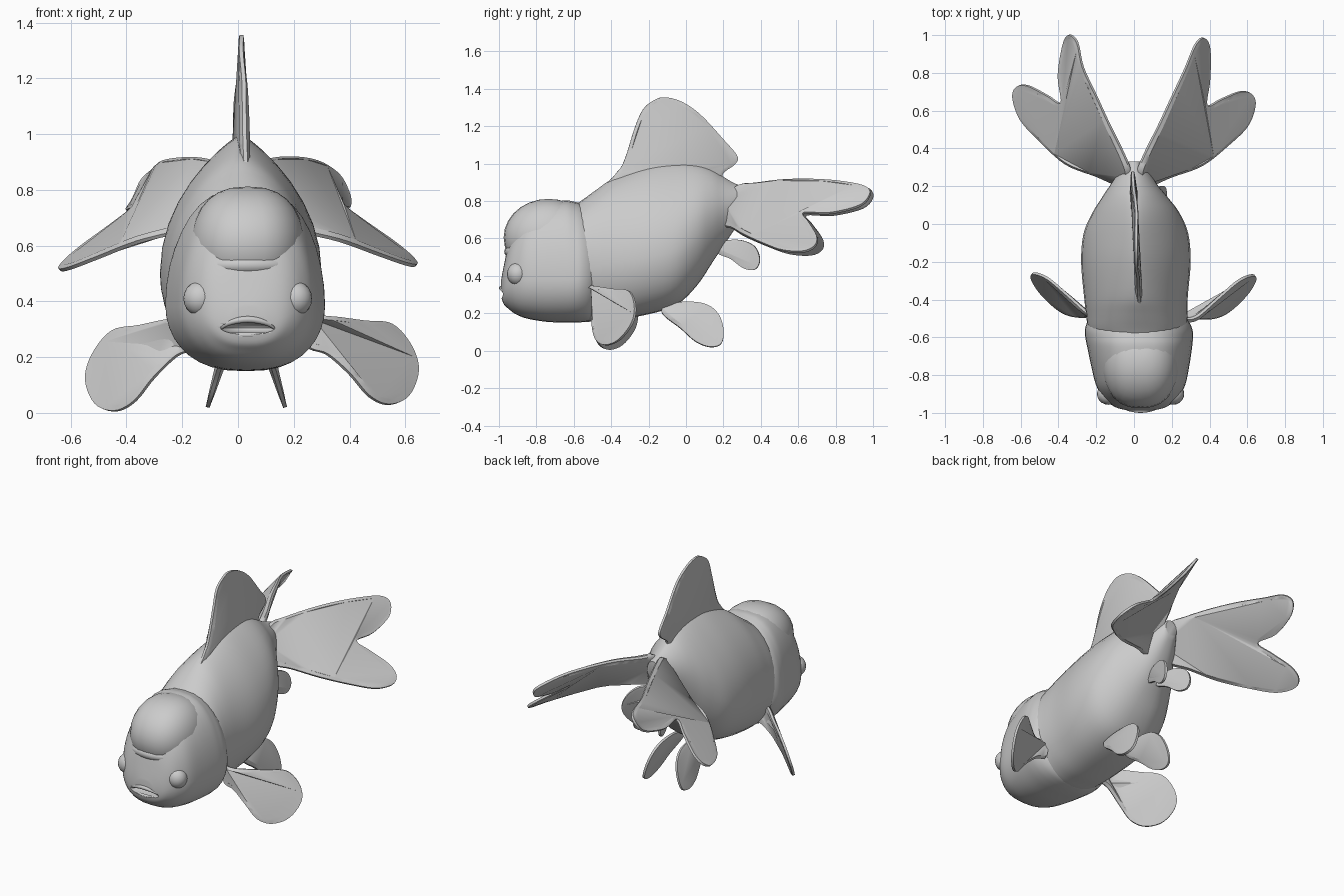
import bpy, bmesh, math
from mathutils import Vector

if "Cube" in bpy.data.objects:
    bpy.data.objects.remove(bpy.data.objects["Cube"])


def spline(pts, n, closed=False):
    """Catmull-Rom through points of any dimension."""
    m, out = len(pts), []
    for i in range(m if closed else m - 1):
        if closed:
            a, b, c, d = (pts[(i + k) % m] for k in (-1, 0, 1, 2))
        else:
            a, b, c, d = (pts[min(max(i + k, 0), m - 1)] for k in (-1, 0, 1, 2))
        for j in range(n):
            t = j / n
            out.append([q + .5 * t * (r - p + t * (2*p - 5*q + 4*r - s + t * (3*(q - r) + s - p)))
                        for p, q, r, s in zip(a, b, c, d)])
    if not closed:
        out.append(list(pts[-1]))
    return out


def finish(name, bm, angle=50):
    bmesh.ops.recalc_face_normals(bm, faces=bm.faces)
    me = bpy.data.meshes.new(name)
    bm.to_mesh(me)
    bm.free()
    ob = bpy.data.objects.new(name, me)
    bpy.context.collection.objects.link(ob)
    bpy.ops.object.select_all(action='DESELECT')
    ob.select_set(True)
    bpy.context.view_layer.objects.active = ob
    bpy.ops.object.shade_smooth_by_angle(angle=math.radians(angle))
    return ob


def loft(name, sections, seg=36):
    """Sections: y, z bottom, z top, half width, z of widest point, top taper, centre x."""
    bm, rings = bmesh.new(), []
    for y, zb, zt, w, zm, k, cx in spline(sections, 4):
        ring = []
        for i in range(seg):
            a = 2 * math.pi * i / seg
            c, s = math.cos(a), math.sin(a)
            p = k if s > 0 else .8
            x = cx + w * math.copysign(abs(c) ** p, c)
            z = zm + s * ((zt - zm) if s > 0 else (zm - zb))
            ring.append(bm.verts.new((x, y, z)))
        rings.append(ring)
    for r, q in zip(rings, rings[1:]):
        for i in range(seg):
            j = (i + 1) % seg
            bm.faces.new((r[i], r[j], q[j], q[i]))
    bm.faces.new(rings[0])
    bm.faces.new(rings[-1])
    return finish(name, bm)


def fin(name, pts, thick, root, rim=.014):
    """Fin from a 3D outline: thin rim, inset faces swelling towards the root."""
    loop = [Vector(p) for p in spline(pts, 5, True)]
    root = Vector(root)
    n = sum((a.cross(b) for a, b in zip(loop, loop[1:] + loop[:1])), Vector()).normalized()
    far = max((p - root).length for p in loop)
    bm = bmesh.new()
    up = [bm.verts.new(p + n * rim / 2) for p in loop]
    dn = [bm.verts.new(p - n * rim / 2) for p in loop]
    sides = [bm.faces.new(up), bm.faces.new(dn[::-1])]
    for i in range(len(loop)):
        j = (i + 1) % len(loop)
        bm.faces.new((up[i], dn[i], dn[j], up[j]))
    bm.normal_update()
    bmesh.ops.inset_individual(bm, faces=sides, thickness=.018)
    for f, s in zip(sides, (1, -1)):
        for v in f.verts:
            swell = (thick - rim) / 2 * max(.1, 1 - 1.1 * (v.co - root).length / far)
            v.co += n * s * swell
    bmesh.ops.triangulate(bm, faces=sides, ngon_method='EAR_CLIP')
    return finish(name, bm)


def ball(name, loc, size, seg=28):
    bm = bmesh.new()
    bmesh.ops.create_uvsphere(bm, u_segments=seg, v_segments=seg // 2, radius=1)
    for v in bm.verts:
        v.co = Vector(loc) + Vector(a * b for a, b in zip(v.co, size))
    return finish(name, bm)


def tube(name, pts, r):
    cu = bpy.data.curves.new(name, 'CURVE')
    cu.dimensions, cu.bevel_depth, cu.bevel_resolution, cu.use_fill_caps = '3D', r, 3, True
    path = spline(pts, 5)
    sp = cu.splines.new('POLY')
    sp.points.add(len(path) - 1)
    for i, p in enumerate(path):
        sp.points[i].co = (*p, 1)
        sp.points[i].radius = .35 + .65 * math.sin(math.pi * i / (len(path) - 1))
    bpy.context.collection.objects.link(bpy.data.objects.new(name, cu))


# Body, narrowing to a ridge on top and to the tail stalk
loft("body", [
    (-.66, .20, .74, .22, .42, .9, .03), (-.57, .158, .795, .262, .43, .95, .022),
    (-.48, .157, .86, .268, .45, 1.1, .015),
    (-.38, .165, .925, .275, .47, 1.35, .01), (-.20, .195, .985, .29, .50, 1.65, .01),
    (-.05, .245, 1.0, .277, .54, 1.75, .01), (.06, .35, .99, .23, .62, 1.65, .01),
    (.14, .47, .965, .175, .69, 1.5, .005), (.20, .56, .93, .13, .74, 1.4, 0),
    (.26, .65, .895, .09, .77, 1.2, 0), (.33, .77, .87, .04, .81, 1, 0)])

# Head with gill covers, and the mouth cut into it
head = loft("head", [
    (-.988, .29, .38, .06, .33, .9, .035), (-.975, .25, .45, .12, .34, .8, .035),
    (-.95, .225, .56, .165, .36, .75, .035), (-.91, .195, .66, .203, .37, .75, .035),
    (-.85, .172, .735, .237, .38, .75, .035), (-.75, .155, .785, .26, .38, .75, .033),
    (-.65, .15, .803, .278, .38, .75, .03), (-.60, .15, .797, .285, .38, .8, .027),
    (-.56, .152, .785, .285, .39, .88, .025), (-.52, .158, .76, .27, .40, .95, .022),
    (-.48, .18, .68, .24, .42, 1, .018)])
cutter = ball("mouth_cutter", (.035, -1.0, .305), (.1, .1, .024))
cutter.hide_render = True
cutter.hide_set(True)
cut = head.modifiers.new("mouth", 'BOOLEAN')
cut.operation, cut.object, cut.solver = 'DIFFERENCE', cutter, 'EXACT'
tube("upper_lip", [(-.08, -.953, .29), (-.035, -.978, .322), (.035, -.988, .335),
                   (.105, -.978, .322), (.15, -.953, .29)], .012)
tube("lower_lip", [(-.08, -.953, .286), (-.03, -.97, .281), (.035, -.976, .279),
                   (.1, -.97, .281), (.15, -.953, .286)], .01)

# Fleshy hood, brow fold and eyes
hood = ball("hood", (0, 0, 0), (1, 1, 1))
for v in hood.data.vertices:
    co = v.co
    boxy = math.copysign(abs(co.x) ** .8, co.x)
    v.co = (.035 + .205 * boxy, -.735 + .24 * co.y, .605 + .207 * co.z)
ball("brow", (.035, -.86, .53), (.175, .112, .055))
for side in (-1, 1):
    ball("eye", (.035 + .171 * side, -.9, .41), (.06, .057, .062), 20)

# Dorsal fin
dorsal = [(-.42, .86), (-.38, .94), (-.345, .985), (-.315, 1.06), (-.275, 1.19), (-.23, 1.29), (-.17, 1.34),
          (-.11, 1.355), (-.02, 1.33), (.08, 1.26), (.2, 1.13), (.275, 1.04), (.26, .995), (.2, .95),
          (.16, .88), (-.1, .85)]
fin("dorsal_fin", [(.012 - .05 * (y + .1) * (z < 1.2), y, z) for y, z in dorsal], .08, (0, -.08, .9))

# Paired fins: outlines for the right side, mirrored with a slight asymmetry
tail = [(.02, .28, .88), (.06, .38, .895), (.13, .52, .912), (.2, .67, .915), (.27, .82, .905),
        (.325, .95, .88), (.37, .985, .84),
        (.40, .93, .775), (.40, .77, .735), (.385, .63, .735), (.46, .66, .68), (.56, .70, .61),
        (.62, .69, .56), (.64, .63, .53), (.6, .52, .535), (.5, .42, .57), (.36, .31, .62),
        (.2, .25, .655), (.08, .2, .68), (.02, .2, .8)]
pectoral = [(.25, .34), (.33, .345), (.45, .33), (.55, .318), (.62, .24), (.645, .15), (.61, .06),
            (.54, .03), (.47, .06), (.4, .14), (.32, .21), (.25, .24)]
pelvic = [(-.12, .23), (-.02, .26), (.1, .25), (.17, .2), (.2, .12), (.19, .04), (.13, .02),
          (.05, .05), (-.03, .12), (-.12, .19)]
anal = [(.15, .56), (.22, .59), (.3, .59), (.37, .555), (.395, .485), (.37, .435), (.31, .44),
        (.24, .49), (.17, .52)]
for side, word in ((1, "right"), (-1, "left")):
    left = side < 0
    fin(word + "_tail_fin", [(side * (x - left * .025 * (y > .9)),
                              y * (1.012 if left else 1) + left * .1 * max(0, x - .33),
                              z - left * .03 * max(0, x - .1)) for x, y, z in tail],
        .05, (0, .22, .8))
    fin(word + "_pectoral_fin", [(.05 + side * (x - .05),
                                  max(-.5, -.43 + .9 * (x - .54) + .41 * (z - .03)) + left * .01,
                                  z - left * .08 * max(0, x - .25)) for x, z in pectoral],
        .04, (.05 + side * .2, -.48, .29))
    fin(word + "_pelvic_fin", [(.03 + side * (.085 + .3 * (.2 - z)), y, z) for y, z in pelvic],
        .04, (.03 + side * .08, -.1, .21))
    fin(word + "_anal_fin", [(side * (.03 + .28 * (y - .18)), y, z) for y, z in anal],
        .03, (side * .03, .16, .54))
